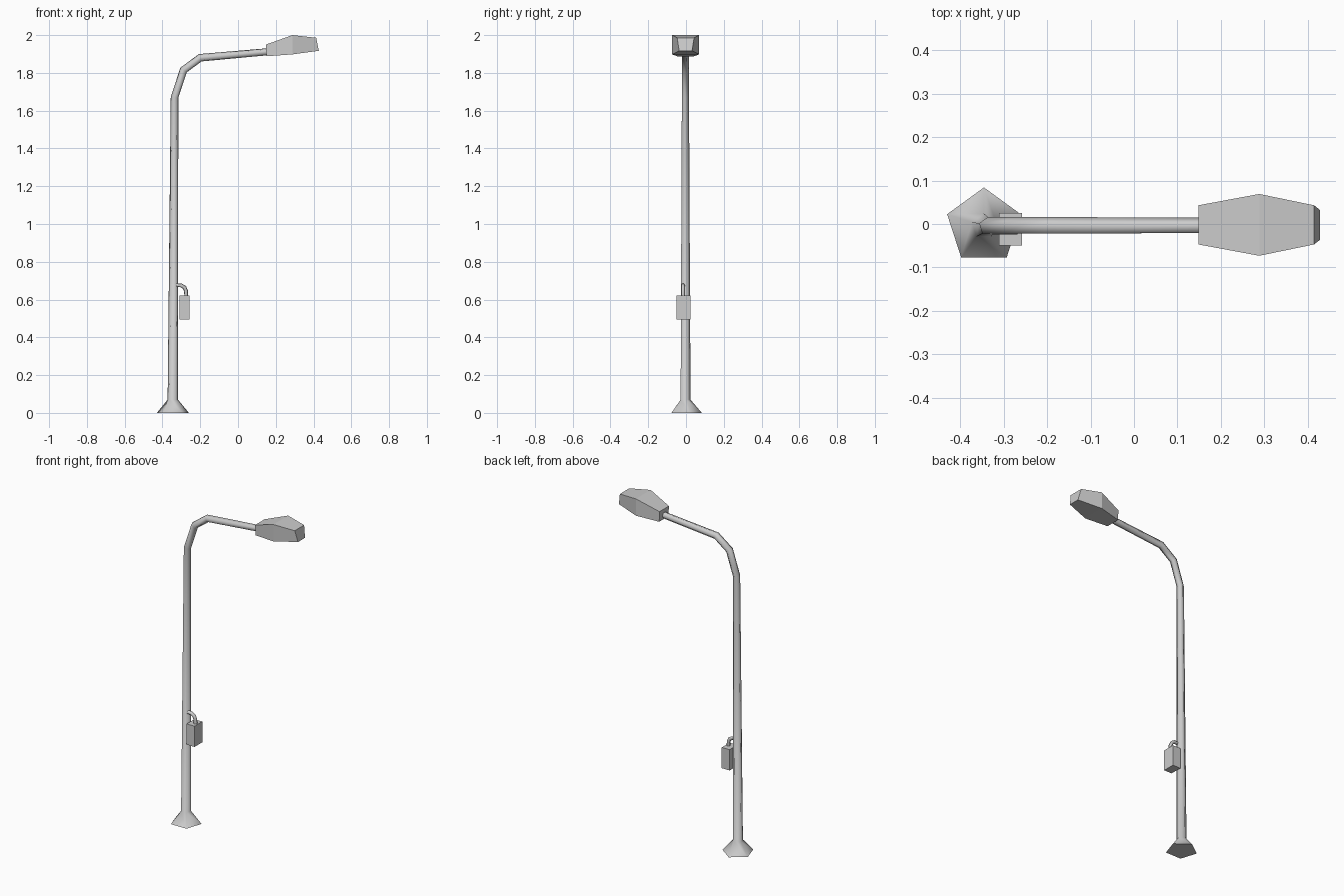
import bpy, bmesh, math
from mathutils import Vector

if "Cube" in bpy.data.objects:
    bpy.data.objects.remove(bpy.data.objects["Cube"])


def finish(name, bm, smooth=False):
    bmesh.ops.recalc_face_normals(bm, faces=bm.faces[:])
    me = bpy.data.meshes.new(name)
    bm.to_mesh(me)
    bm.free()
    ob = bpy.data.objects.new(name, me)
    bpy.context.collection.objects.link(ob)
    if smooth:
        bpy.ops.object.select_all(action='DESELECT')
        ob.select_set(True)
        bpy.context.view_layer.objects.active = ob
        bpy.ops.object.shade_smooth_by_angle(angle=math.radians(80))
    return ob


def loft(bm, rings):
    """Skin a list of equal-length point rings and cap both ends."""
    rows = [[bm.verts.new(p) for p in r] for r in rings]
    n = len(rows[0])
    for a, b in zip(rows, rows[1:]):
        for i in range(n):
            j = (i + 1) % n
            bm.faces.new((a[i], a[j], b[j], b[i]))
    bm.faces.new(rows[0])
    bm.faces.new(rows[-1])


def tube(name, path, y, sides):
    """Sweep a polygon (one corner towards +y) along (x, z, radius) points."""
    pts = [Vector((p[0], p[1])) for p in path]
    rings = []
    for k, (x, z, r) in enumerate(path):
        d_in = (pts[max(k, 1)] - pts[max(k, 1) - 1]).normalized()
        m = min(k + 1, len(pts) - 1)
        d_out = (pts[m] - pts[m - 1]).normalized()
        t = (d_in + d_out).normalized()
        if k == 0:
            t = Vector((0, 1)) if abs(d_out.y) > 0.5 else d_out
        miter = 1 / max(t.dot(d_in), 0.5)
        n = Vector((t.y, -t.x))
        ring = []
        for i in range(sides):
            a = 2 * math.pi * i / sides
            s = r * math.sin(a) * miter
            ring.append((x + n.x * s, y + r * math.cos(a), z + n.y * s))
        rings.append(ring)
    bm = bmesh.new()
    loft(bm, rings)
    return finish(name, bm, smooth=True)


# Five-sided pole with flared foot and bent arm
tube("pole", [(-0.345, 0, 0.089), (-0.345, 0.07, 0.029), (-0.336, 1.67, 0.021),
              (-0.288, 1.815, 0.021), (-0.20, 1.88, 0.021), (0.16, 1.912, 0.0195)],
     -0.005, 5)

# Lamp head: sections of (top x, z, half width), (bottom x, z, half width)
sections = [((0.148, 1.95, 0.045), (0.15, 1.888, 0.045)),
            ((0.288, 2.0, 0.071), (0.288, 1.898, 0.071)),
            ((0.414, 1.986, 0.045), (0.428, 1.917, 0.034))]
bm = bmesh.new()
yc = -0.002
loft(bm, [[(t[0], yc - t[2], t[1]), (t[0], yc + t[2], t[1]),
           (b[0], yc + b[2], b[1]), (b[0], yc - b[2], b[1])] for t, b in sections])
finish("lamp_head", bm)

# Padlock body
bm = bmesh.new()
bmesh.ops.create_cube(bm, size=1)
bmesh.ops.scale(bm, vec=(0.053, 0.074, 0.126), verts=bm.verts)
bmesh.ops.translate(bm, vec=(-0.284, -0.012, 0.558), verts=bm.verts)
finish("padlock_body", bm)

# Padlock shackle, running from the body into the pole
tube("padlock_shackle", [(-0.274, 0.61, 0.0105), (-0.275, 0.645, 0.0105),
                         (-0.283, 0.664, 0.0105), (-0.302, 0.675, 0.0105),
                         (-0.345, 0.677, 0.0105)], -0.016, 5)
